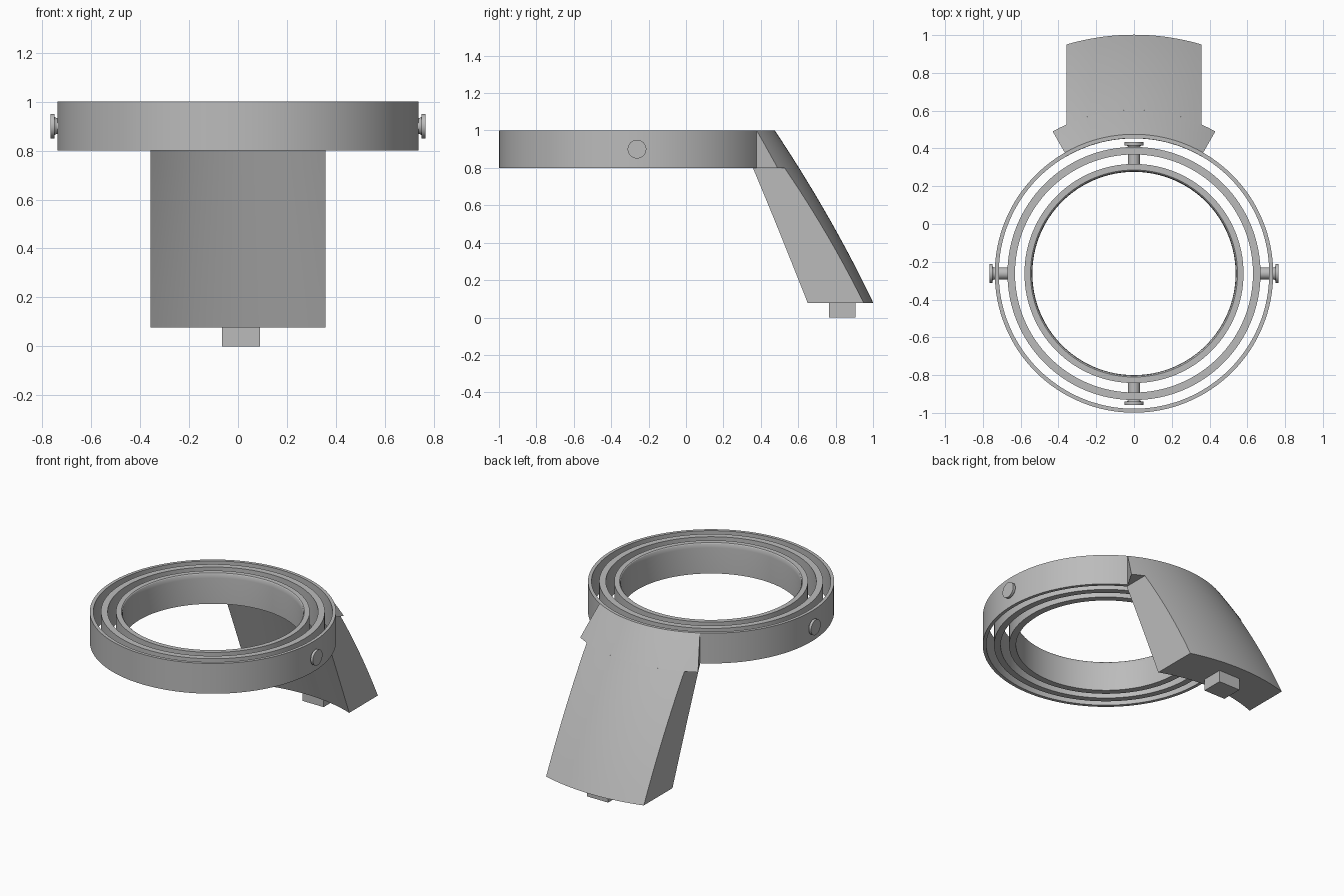
import bpy, bmesh
from math import sin, cos, pi, sqrt, radians
from mathutils import Matrix, Vector

if "Cube" in bpy.data.objects:
    bpy.data.objects.remove(bpy.data.objects["Cube"], do_unlink=True)

CY = -0.262                      # y of the ring axis
TOP, LOW, BASE = 1.0, 0.8, 0.077  # ring top, ring bottom, arm bottom
HALF = 0.357                     # half width of the arm

grey = bpy.data.materials.new("plain grey")
grey.use_nodes = True
colour = (0.5, 0.5, 0.5, 1)
grey.diffuse_color = colour
grey.node_tree.nodes["Principled BSDF"].inputs["Base Color"].default_value = colour


def finish(bm, name, matrix=Matrix()):
    bmesh.ops.recalc_face_normals(bm, faces=bm.faces)
    mesh = bpy.data.meshes.new(name)
    bm.to_mesh(mesh)
    bm.free()
    mesh.materials.append(grey)
    ob = bpy.data.objects.new(name, mesh)
    ob.matrix_world = matrix
    bpy.context.collection.objects.link(ob)
    bpy.ops.object.select_all(action="DESELECT")
    ob.select_set(True)
    bpy.context.view_layer.objects.active = ob
    bpy.ops.object.shade_smooth_by_angle(angle=radians(30))
    return ob


def lathe(name, profile, steps, matrix, closed):
    """Spin (radius, height) points round the local z axis."""
    bm = bmesh.new()
    verts = [bm.verts.new((r, 0, z)) for r, z in profile]
    pairs = list(zip(verts, verts[1:]))
    if closed:
        pairs.append((verts[-1], verts[0]))
    edges = [bm.edges.new(p) for p in pairs]
    bmesh.ops.spin(bm, geom=verts + edges, cent=(0, 0, 0), axis=(0, 0, 1),
                   angle=2 * pi, steps=steps, use_merge=True)
    bmesh.ops.remove_doubles(bm, verts=bm.verts, dist=1e-5)
    return finish(bm, name, matrix)


def curved_slab(name, heights, outer, inner, point, columns=24):
    """Solid between two surfaces of revolution; point(r, u) gives x, y for u in -1..1."""
    bm = bmesh.new()
    loops = []
    for z in heights:
        us = [2 * i / columns - 1 for i in range(columns + 1)]
        ring = [(*point(outer(z), u), z) for u in us]
        ring += [(*point(inner(z), u), z) for u in reversed(us)]
        loops.append([bm.verts.new(p) for p in ring])
    n = len(loops[0])
    for a, b in zip(loops, loops[1:]):
        for i in range(n):
            j = (i + 1) % n
            bm.faces.new((a[i], a[j], b[j], b[i]))
    for loop in (loops[0], loops[-1]):
        for i in range(columns):
            bm.faces.new((loop[i], loop[i + 1], loop[n - 2 - i], loop[n - 1 - i]))
    return finish(bm, name)


# Three nested rings, the innermost with a softened inner rim
axis = Matrix.Translation((0, CY, 0))
for name, r_in, r_out in (("outer_ring", 0.716, 0.737), ("middle_ring", 0.63, 0.67)):
    lathe(name, [(r_in, LOW), (r_out, LOW), (r_out, TOP), (r_in, TOP)], 128, axis, True)
rim = [(0.548 - 0.01 * sin(a), TOP - 0.03 + 0.03 * cos(a)) for a in (0, pi / 6, pi / 3, pi / 2)]
lathe("inner_ring", [(0.538, LOW), (0.58, LOW), (0.58, TOP)] + rim, 128, axis, True)

# Pivot pins: a shaft flaring into a flat head
def pin(name, direction, start, end):
    d = Vector(direction)
    matrix = Matrix.Translation(Vector((0, CY, 0.9)) + d * start) @ d.to_track_quat("Z", "Y").to_matrix().to_4x4()
    length = end - start
    profile = [(0, 0), (0.032, 0), (0.032, length - 0.025), (0.037, length - 0.017),
               (0.05, length - 0.017), (0.05, length), (0, length)]
    lathe(name, profile, 32, matrix, False)


pin("left_pin", (1, 0, 0), 0.65, 0.766)
pin("right_pin", (-1, 0, 0), 0.65, 0.766)
pin("back_pin", (0, 1, 0), 0.56, 0.695)
pin("front_pin", (0, -1, 0), 0.56, 0.695)


# Flared arm and its wedge collar share one outer flare
def flare(z):
    t = TOP - z
    return 0.737 + 0.666 * t - 0.103 * t * t


def underside(z):
    return 0.715 + 0.367 * (LOW - z)


def radial(r, u):
    a = radians(29.8) * u
    return r * sin(a), CY + r * cos(a)


def straight(r, u):
    return HALF * u, CY + sqrt(r * r - (HALF * u) ** 2)


def levels(low, high, count):
    return [low + (high - low) * i / count for i in range(count + 1)]


curved_slab("collar", levels(LOW, TOP, 4), flare, lambda z: 0.73, radial)
curved_slab("arm", levels(BASE, LOW, 10), flare, underside, straight)

# Mounting peg below the arm
bm = bmesh.new()
bmesh.ops.create_cube(bm, size=1, matrix=Matrix.Translation((0.013, 0.835, 0.045))
                      @ Matrix.Diagonal((0.155, 0.14, 0.09, 1)))
finish(bm, "mounting_peg")
